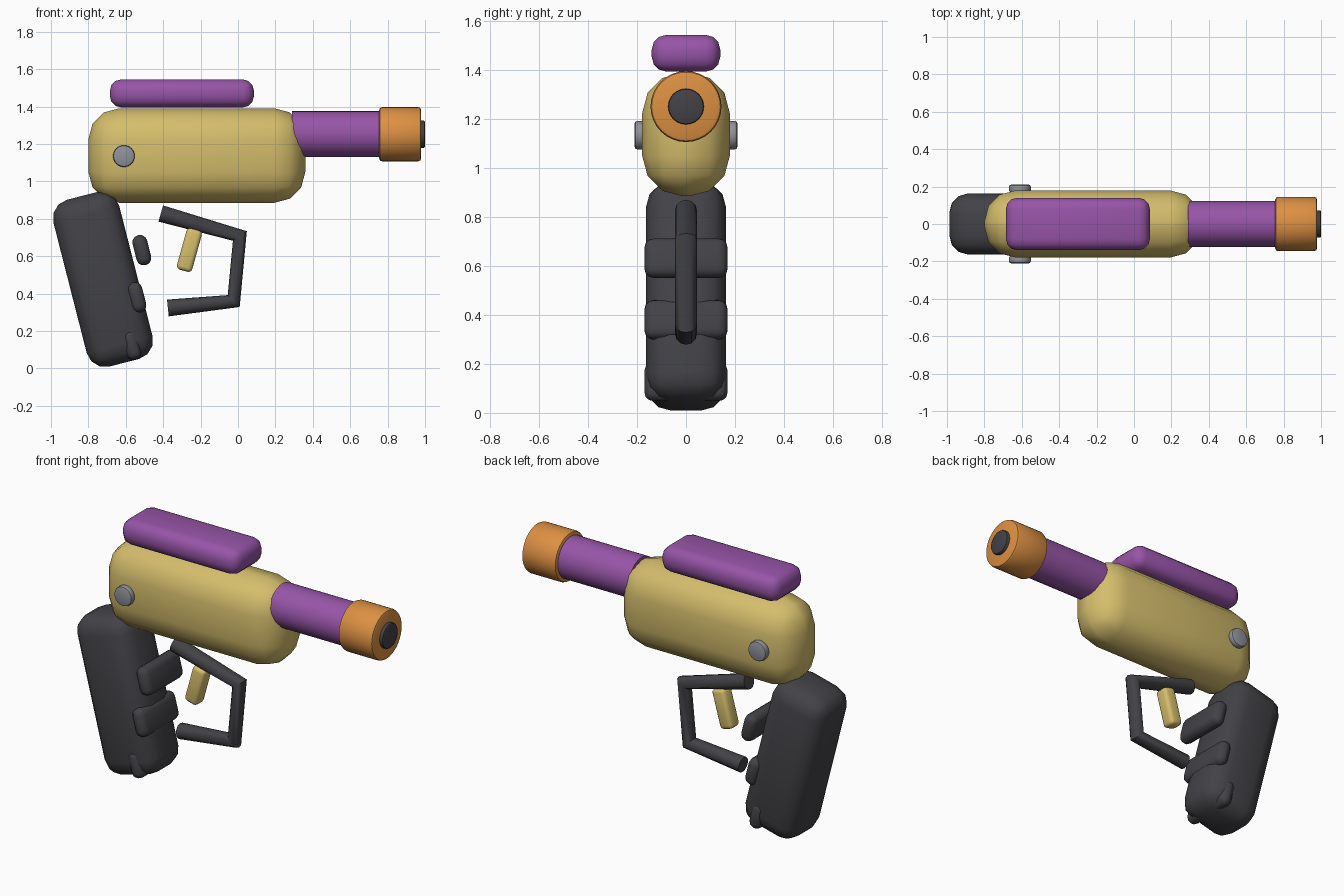
import bpy
import math

cube = bpy.data.objects.get("Cube")
if cube:
    bpy.data.objects.remove(cube, do_unlink=True)


def material(name, rgb):
    m = bpy.data.materials.new(name)
    m.use_nodes = True
    m.diffuse_color = (*rgb, 1)
    m.node_tree.nodes["Principled BSDF"].inputs["Base Color"].default_value = (*rgb, 1)
    return m


GOLD = material("muted gold", (0.66, 0.51, 0.15))
PURPLE = material("purple", (0.31, 0.09, 0.39))
ORANGE = material("orange", (0.72, 0.28, 0.055))
DARK = material("dark grey", (0.056, 0.054, 0.062))
STEEL = material("steel grey", (0.28, 0.29, 0.33))


def finish(obj, name, mat, bevel=0, segments=3):
    obj.name = name
    obj.data.materials.append(mat)
    bpy.ops.object.transform_apply(location=False, rotation=False, scale=True)
    if bevel:
        mod = obj.modifiers.new("rounding", "BEVEL")
        mod.width = bevel
        mod.segments = segments
        mod.limit_method = "ANGLE"
        bpy.ops.object.modifier_apply(modifier=mod.name)
    bpy.ops.object.shade_smooth_by_angle(angle=math.radians(40))
    return obj


def rounded_box(name, mat, center, size, bevel, tilt=0.0):
    bpy.ops.mesh.primitive_cube_add(size=1, location=center, rotation=(0, tilt, 0))
    obj = bpy.context.object
    obj.scale = size
    return finish(obj, name, mat, bevel)


def cylinder(name, mat, center, radius, length, axis, bevel=0):
    turn = (0, math.pi / 2, 0) if axis == "x" else (math.pi / 2, 0, 0)
    bpy.ops.mesh.primitive_cylinder_add(
        vertices=32, radius=radius, depth=length, location=center, rotation=turn)
    return finish(bpy.context.object, name, mat, bevel, 2)


# Body and top rail
rounded_box("body", GOLD, (-0.22, 0, 1.138), (1.16, 0.358, 0.505), 0.165)
rounded_box("top_rail", PURPLE, (-0.3, 0, 1.47), (0.77, 0.28, 0.15), 0.06)

# Barrel, muzzle ring and bore
BARREL_Z = 1.252
cylinder("barrel", PURPLE, (0.54, 0, BARREL_Z), 0.123, 0.5, "x")
cylinder("muzzle", ORANGE, (0.867, 0, BARREL_Z), 0.145, 0.225, "x", 0.016)
cylinder("bore", DARK, (0.95, 0, BARREL_Z), 0.073, 0.1, "x", 0.008)

# Leaning grip with finger ridges down its front
LEAN = -0.25
rounded_box("grip", DARK, (-0.722, 0, 0.476), (0.363, 0.325, 0.92), 0.1, LEAN)
for i in range(3):
    rounded_box(f"finger_ridge_{i + 1}", DARK,
                (-0.514 - 0.027 * i, 0, 0.632 - 0.252 * i),
                (0.08, 0.34, 0.165), 0.038, LEAN)

# Trigger
rounded_box("trigger", GOLD, (-0.26, 0, 0.633), (0.085, 0.085, 0.23), 0.022, 0.27)

# Trigger guard, an open bent tube
path = [(-0.413, 0.828), (0.01, 0.708), (-0.023, 0.36), (-0.375, 0.323)]
curve = bpy.data.curves.new("trigger_guard", "CURVE")
curve.dimensions = "3D"
curve.bevel_depth = 0.045
curve.bevel_resolution = 4
curve.use_fill_caps = True
spline = curve.splines.new("POLY")
spline.points.add(len(path) - 1)
for point, (x, z) in zip(spline.points, path):
    point.co = (x, 0, z, 1)
guard = bpy.data.objects.new("trigger_guard", curve)
bpy.context.collection.objects.link(guard)
bpy.ops.object.select_all(action="DESELECT")
guard.select_set(True)
bpy.context.view_layer.objects.active = guard
bpy.ops.object.convert(target="MESH")
finish(bpy.context.object, "trigger_guard", DARK)

# Side pins
for side, name in ((1, "left_pin"), (-1, "right_pin")):
    cylinder(name, STEEL, (-0.61, side * 0.19, 1.135), 0.058, 0.04, "y", 0.01)
